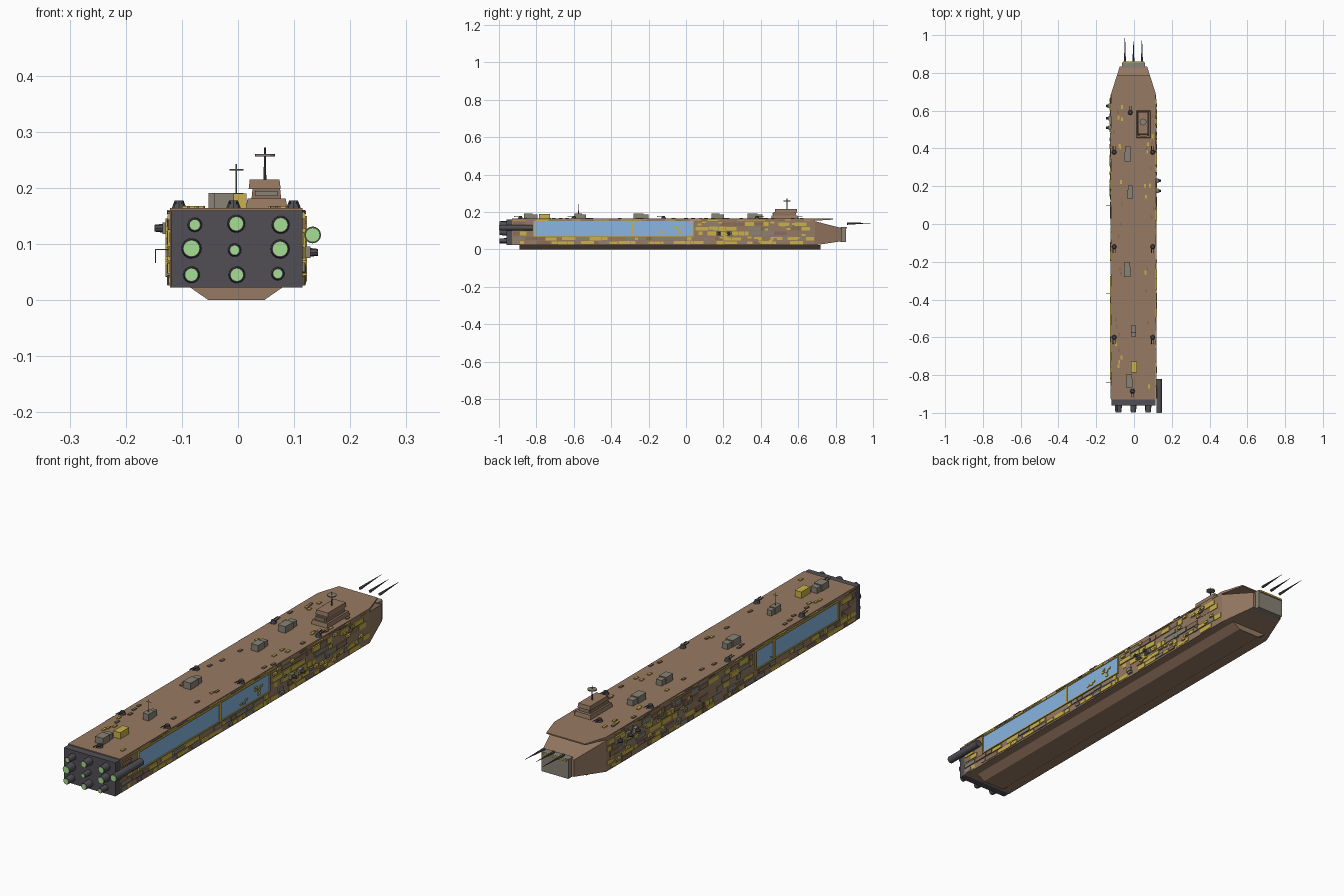
import bpy, bmesh, math, random
from mathutils import Matrix, Vector

if "Cube" in bpy.data.objects:
    bpy.data.objects.remove(bpy.data.objects["Cube"])

random.seed(7)

def mat(name, r, g, b):
    m = bpy.data.materials.new(name)
    m.diffuse_color = (*[(c / 255) ** 2.2 for c in (r, g, b)], 1)
    m.use_nodes = True
    m.node_tree.nodes["Principled BSDF"].inputs["Base Color"].default_value = m.diffuse_color
    return m

BROWN = mat("hull_brown", 150, 121, 99)
TAN = mat("panel_brown", 136, 110, 88)
YELLOW = mat("yellow", 200, 176, 76)
GREY = mat("warm_grey", 136, 130, 118)
DARK = mat("dark_metal", 82, 80, 86)
GLASS = mat("window_blue", 135, 180, 225)
GLOW = mat("engine_green", 165, 220, 145)

CX, HW, TOP, BOT = -0.003, 0.118, 0.164, 0.022   # hull section

def finish(name, bm, m):
    bmesh.ops.recalc_face_normals(bm, faces=bm.faces)
    me = bpy.data.meshes.new(name)
    bm.to_mesh(me)
    bm.free()
    me.materials.append(m)
    ob = bpy.data.objects.new(name, me)
    bpy.context.collection.objects.link(ob)
    return ob

def boxes(name, m, items):
    """One object from boxes given as (x0, x1, y0, y1, z0, z1)."""
    bm = bmesh.new()
    for x0, x1, y0, y1, z0, z1 in items:
        M = Matrix.Translation(((x0 + x1) / 2, (y0 + y1) / 2, (z0 + z1) / 2))
        bmesh.ops.create_cube(bm, size=1, matrix=M @ Matrix.Diagonal((x1 - x0, y1 - y0, z1 - z0, 1)))
    return finish(name, bm, m)

def rods(name, m, items, sides=16):
    """One object from cylinders or cones given as (start, end, r_start, r_end)."""
    bm = bmesh.new()
    for a, b, r1, r2 in items:
        a, b = Vector(a), Vector(b)
        d = b - a
        M = Matrix.Translation((a + b) / 2) @ d.to_track_quat('Z', 'Y').to_matrix().to_4x4()
        bmesh.ops.create_cone(bm, cap_ends=True, segments=sides, radius1=r1, radius2=r2, depth=d.length, matrix=M)
    return finish(name, bm, m)

def loft(name, m, rings):
    bm = bmesh.new()
    vs = [[bm.verts.new(p) for p in r] for r in rings]
    for a, b in zip(vs, vs[1:]):
        for i in range(len(a)):
            j = (i + 1) % len(a)
            bm.faces.new((a[i], a[j], b[j], b[i]))
    bm.faces.new(vs[0])
    bm.faces.new(vs[-1])
    return finish(name, bm, m)

def section(y, hw, z0, z1, top=None):
    t = hw if top is None else top
    return [(CX - hw, y, z0), (CX + hw, y, z0), (CX + t, y, z1), (CX - t, y, z1)]

# Hull, bow, deck overhang, keel, nose
loft("hull", BROWN, [section(-0.93, HW, BOT, TOP), section(0.69, HW, BOT, TOP)])
loft("bow", BROWN, [section(0.69, HW, BOT, 0.15), section(0.835, 0.072, 0.044, 0.113)])
loft("bow_deck", BROWN, [section(0.69, HW, 0.153, TOP), section(0.785, 0.088, 0.159, TOP)])
loft("keel", BROWN, [section(y, 0.05, 0, BOT + 0.001, 0.083) for y in (-0.89, 0.72)])
boxes("nose_block", GREY, [(-0.064, 0.058, 0.825, 0.855, 0.04, 0.12)])
boxes("nose_trim", YELLOW, [(-0.058, 0.052, 0.853, 0.861, 0.112, 0.119)])
rods("bow_spikes", DARK, [((x, 0.86, 0.137), (x, y, 0.141), 0.006, 0.0005)
                          for x, y in ((-0.048, 1.0), (-0.003, 0.98), (0.042, 0.985))], 6)

# Engine block with nozzles and a side engine
boxes("engine_block", DARK, [(-0.119, 0.115, -0.96, -0.93, BOT, 0.16)])
nozzles = [(-.077, .134, .009), (-.003, .136, .012), (.076, .134, .012),
           (-.083, .092, .014), (-.006, .089, .008), (.075, .091, .013),
           (-.083, .045, .011), (-.002, .045, .011), (.071, .047, .008)]
rods("nozzles", DARK, [((x, -0.96, z), (x, -0.996, z), r + .004, r + .002) for x, z, r in nozzles])
rods("nozzle_glow", GLOW, [((x, -0.98, z), (x, -0.998, z), r, r) for x, z, r in nozzles])
rods("side_engine", DARK, [((.133, -0.82, .116), (.133, -0.997, .116), .015, .015)])
rods("side_engine_glow", GLOW, [((.133, -0.98, .116), (.133, -1.0, .116), .013, .013)])

# Side windows with frames
WZ0, WZ1 = 0.075, 0.146
windows = {1: [(-0.81, -0.29), (-0.28, 0.035)], -1: [(-0.81, -0.40), (-0.39, -0.28)]}

def sidebox(s, y0, y1, z0, z1, t, inset=0.001):
    a, b = CX + s * (HW - inset), CX + s * (HW + t)
    return (min(a, b), max(a, b), y0, y1, z0, z1)

for s, side in ((1, "right"), (-1, "left")):
    boxes(side + "_windows", GLASS, [sidebox(s, a, b, WZ0, WZ1, 0.002) for a, b in windows[s]])
    bars, f = [], 0.005
    for a, b in windows[s]:
        bars += [sidebox(s, a - f, b + f, z, z + f, 0.005) for z in (WZ0 - f, WZ1)]
        bars += [sidebox(s, y, y + f, WZ0, WZ1, 0.005) for y in (a - f, b)]
    boxes(side + "_window_frames", YELLOW, bars)

# Patchwork plating on both sides
plates = {}
rows = [(0.026, 0.045), (0.047, 0.067), (0.074, 0.097), (0.099, 0.122), (0.124, 0.146), (0.152, 0.161)]
for s, side in ((1, "right"), (-1, "left")):
    w0, w1 = windows[s][0][0] - 0.012, windows[s][-1][1] + 0.012
    for z0, z1 in rows:
        y = -0.925
        while y < 0.66:
            end = min(y + random.uniform(0.02, 0.075), 0.688)
            blocked = z0 > 0.07 and z1 < 0.15 and end > w0 and y < w1
            if not blocked and random.random() < 0.82:
                k = random.choices(("yellow", "grey", "brown"), (5, 3, 3))[0]
                plates.setdefault((side, k), []).append(
                    sidebox(s, y, end - 0.003, z0 + random.uniform(0, .004),
                            z1 - random.uniform(0, .004), random.uniform(.001, .006)))
            y = end
    # small hatches layered over the plates
    for i in range(26):
        y, z = random.uniform(0.06, 0.66), random.uniform(0.035, 0.145)
        k = random.choice(("yellow", "grey"))
        plates[side, k].append(sidebox(s, y, y + .02, z - .005, z + .005, .008))
for i in range(9):
    y, z = random.uniform(-0.17, 0.01), random.uniform(0.082, 0.135)
    plates["right", "yellow"].append(sidebox(1, y, y + .015, z, z + .008, .005))
for (side, k), items in plates.items():
    boxes(f"{side}_{k}_plates", {"yellow": YELLOW, "grey": GREY, "brown": TAN}[k], items)

# Small deck plates
for k, m, n in (("yellow", YELLOW, 18), ("brown", TAN, 22)):
    items = []
    for i in range(n):
        x = CX + random.choice((-1, 1)) * random.uniform(0.06, 0.112)
        y = random.uniform(-0.9, 0.67)
        items.append((x - .005, x + .005, y - .01, y + .01, TOP - .001, TOP + .004))
    boxes(f"deck_{k}_plates", m, items)

# Deck housings, each a main box with a lower, narrower step
housings = []
for x, y, w, l in ((-.033, .37, .034, .08), (-.02, .17, .032, .068), (-.036, -.24, .034, .08),
                   (-.003, -.565, .026, .06), (-.025, -.83, .036, .07)):
    housings += [(x - w / 2, x + w / 2, y - l / 2, y + l * .15, TOP, .191),
                 (x - w * .4, x + w * .4, y + l * .15, y + l / 2, TOP, .187)]
boxes("deck_housings", GREY, housings)
boxes("yellow_container", YELLOW, [(-.015, .015, -.785, -.727, TOP, .19)])

# Bridge tower
def tier(name, m, y0, y1, x0, x1, z0, z1, k):
    loft(name, m, [[(x0 + d, y0 + d, z), (x1 - d, y0 + d, z), (x1 - d, y1 - d, z), (x0 + d, y1 - d, z)]
                   for z, d in ((z0, 0), (z1, k))])

tier("bridge_base", BROWN, .455, .6, .014, .088, TOP, .181, .003)
tier("bridge_middle", TAN, .465, .585, .024, .077, .18, .199, .002)
tier("bridge_top", BROWN, .475, .595, .019, .076, .198, .215, .002)
boxes("bridge_windows", GREY, [(.03, .07, .462, .588, .185, .194)])
rods("bridge_mast", DARK, [((.048, .54, .214), (.048, .54, .272), .0025, .0015)], 8)
rods("mast_dish", GREY, [((.048, .54, .256), (.048, .54, .26), .018, .018)], 12)

# Deck antenna
rods("deck_antenna", GREY, [((-.003, -.575, .19), (-.003, -.575, .242), .0018, .0012),
                            ((-.015, -.575, .232), (.01, -.575, .232), .0012, .0012)], 6)

# Twin-barrel deck turrets
base, barrels = [], []
spots = [(s * .102 + CX, y, d) for s in (1, -1) for y, d in ((.38, 1), (-.12, -1), (-.6, -1))]
for x, y, d in spots + [(-.02, .59, 1), (-.008, -.885, -1)]:
    base.append(((x, y, TOP), (x, y, .177), .013, .008))
    for o in (-.006, .006):
        barrels.append(((x + o, y, .173), (x + o, y + d * .034, .175), .002, .002))
rods("turret_bases", DARK, base, 8)
rods("turret_barrels", DARK, barrels, 6)

# Side turrets, small hatches and hooked aerials
mounts, guns = [], []
for s, y, z in ((1, .175, .085), (1, .23, .085), (-1, .51, .128), (-1, .56, .128), (-1, .625, .128)):
    mounts.append(sidebox(s, y - .012, y + .012, z - .01, z + .01, .014))
    x = CX + s * (HW + .012)
    guns.append(((x, y, z), (x + s * .016, y, z), .008, .006))
boxes("side_turret_mounts", GREY, mounts)
rods("side_turret_heads", DARK, guns, 8)
aerials = []
for y in (-.84, -.37, .1):
    aerials += [((-.119, y, .09), (-.148, y, .09), .0012, .0012),
                ((-.147, y, .091), (-.147, y, .066), .0012, .0012)]
rods("side_aerials", GREY, aerials, 6)

# Smooth only the round engine parts
for n in ("nozzles", "nozzle_glow", "side_engine", "side_engine_glow"):
    ob = bpy.data.objects[n]
    bpy.ops.object.select_all(action='DESELECT')
    ob.select_set(True)
    bpy.context.view_layer.objects.active = ob
    bpy.ops.object.shade_smooth_by_angle(angle=math.radians(40))
